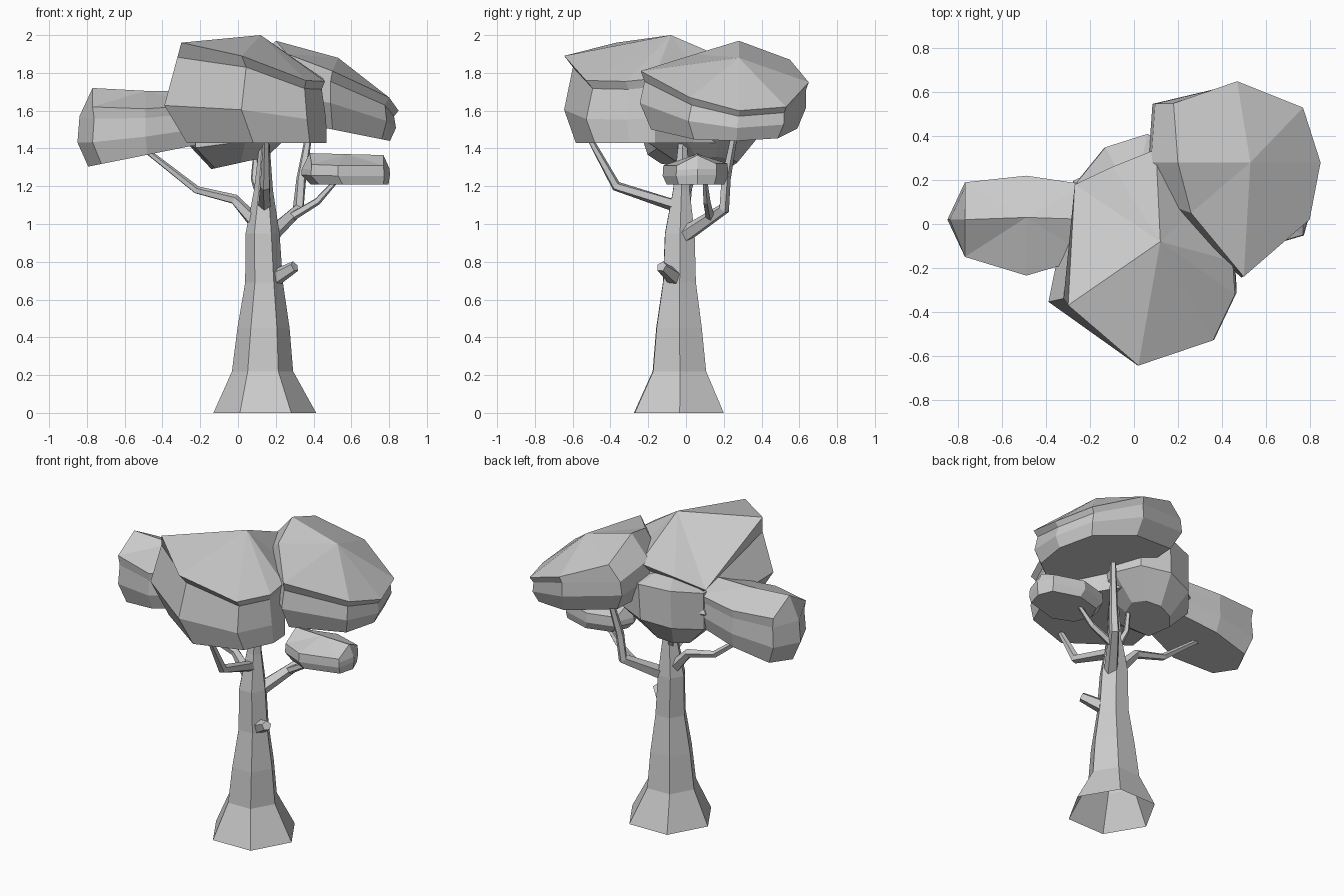
import bpy, bmesh, math
from mathutils import Vector


def finish(bm, name):
    bmesh.ops.recalc_face_normals(bm, faces=bm.faces)
    mesh = bpy.data.meshes.new(name)
    bm.to_mesh(mesh)
    bm.free()
    obj = bpy.data.objects.new(name, mesh)
    bpy.context.collection.objects.link(obj)
    return obj


def bridge(bm, a, b):
    n = len(a)
    for i in range(n):
        j = (i + 1) % n
        bm.faces.new((a[i], a[j], b[j], b[i]))


def limb(name, path, sides=5, turn=0.0, level=False):
    """Tapered faceted tube, open at the start, through (x, y, z, radius) points."""
    bm = bmesh.new()
    pts = [Vector(p[:3]) for p in path]
    rings = []
    for i, p in enumerate(path):
        t = (pts[min(i + 1, len(pts) - 1)] - pts[max(i - 1, 0)]).normalized()
        if level:
            t = Vector((0, 0, 1))
        # Frame that stays continuous along a leaning path
        ref = Vector((1, 0, 0)) if level else Vector((0.6, -0.8, 0.02))
        u = (ref - t * ref.dot(t)).normalized()
        v = t.cross(u)
        ring = []
        for k in range(sides):
            a = turn + 2 * math.pi * k / sides
            ring.append(bm.verts.new(pts[i] + (u * math.cos(a) + v * math.sin(a)) * p[3]))
        rings.append(ring)
    for a, b in zip(rings, rings[1:]):
        bridge(bm, a, b)
    bm.faces.new(rings[-1])
    return finish(bm, name)


def canopy(name, rim, apex, base, rings, slope=0.0, nose={}):
    """Leaf clump: fan top over a tilted rim, then rings (scale, blend to base, dx, dy).
    nose gives rim points that jut out or drop below the rim."""
    bm = bmesh.new()
    c = sum((Vector(p) for p in rim), Vector()) / len(rim)
    lower = [nose.get(i, p) for i, p in enumerate(rim)]
    loops = [[bm.verts.new(p) for p in rim]]
    for s, t, dx, dy in rings:
        loop = []
        for p in lower:
            x = c.x + (p[0] - c.x) * s + dx
            y = c.y + (p[1] - c.y) * s + dy
            low = base + slope * (x - c.x)
            loop.append(bm.verts.new((x, y, p[2] + (low - p[2]) * t)))
        loops.append(loop)
    top = bm.verts.new(apex)
    n = len(rim)
    for i in range(n):
        bm.faces.new((loops[0][i], loops[0][(i + 1) % n], top))
    for a, b in zip(loops, loops[1:]):
        bridge(bm, a, b)
    bm.faces.new(loops[-1])
    return finish(bm, name)


# Trunk with flared foot
limb("trunk", [(0.142, -0.038, 0, 0.272), (0.13, -0.035, 0.22, 0.162),
               (0.135, -0.037, 0.45, 0.138), (0.138, -0.035, 0.69, 0.1),
               (0.13, -0.033, 0.95, 0.09), (0.135, -0.025, 1.18, 0.05),
               (0.142, -0.015, 1.5, 0.02)], 6, math.radians(1), True)

# Branches
limb("left_branch", [(0.1, -0.02, 1.0, 0.04), (-0.02, 0.0, 1.13, 0.028),
                     (-0.22, 0.01, 1.18, 0.022), (-0.5, 0.02, 1.4, 0.015)])
limb("front_branch", [(0.14, -0.03, 1.09, 0.035), (0.145, -0.37, 1.2, 0.028),
                      (0.15, -0.52, 1.47, 0.016)])
limb("right_branch", [(0.17, -0.01, 0.94, 0.045), (0.32, 0.2, 1.08, 0.032),
                      (0.335, 0.21, 1.24, 0.027), (0.38, 0.26, 1.5, 0.018)])
limb("small_branch", [(0.27, 0.13, 1.03, 0.025), (0.42, 0.11, 1.12, 0.02),
                      (0.53, 0.1, 1.24, 0.012)])
limb("back_branch", [(0.12, -0.01, 1.14, 0.025), (0.085, 0.03, 1.24, 0.018),
                     (0.1, 0.08, 1.45, 0.013)])
limb("branch_stub", [(0.17, -0.04, 0.7, 0.05), (0.3, -0.13, 0.775, 0.03)])

# Leaf clumps
canopy("front_canopy",
       [(-0.3, -0.37, 1.96), (0.02, -0.645, 1.89), (0.36, -0.53, 1.76),
        (0.46, -0.32, 1.755), (0.45, -0.17, 1.77), (0.27, 0.06, 1.8),
        (0.1, 0.34, 1.82), (-0.1, 0.26, 1.75), (-0.27, 0.18, 1.68)],
       (0.12, -0.08, 2.0), 1.43,
       [(0.91, 0.13, 0.015, 0), (1.02, 0.62, 0, 0.01), (0.88, 1, 0.05, 0)],
       nose={0: (-0.38, -0.36, 1.95)})

canopy("right_canopy",
       [(0.47, 0.65, 1.75), (0.77, 0.53, 1.62), (0.85, 0.28, 1.6),
        (0.8, 0.02, 1.67), (0.5, -0.24, 1.81), (0.26, 0.05, 1.9),
        (0.2, 0.28, 1.97), (0.18, 0.55, 1.87)],
       (0.53, 0.28, 1.88), 1.5,
       [(0.96, 0.18, -0.01, 0), (0.99, 0.55, -0.01, -0.01), (0.87, 1, 0, -0.01)],
       slope=-0.2,
       nose={5: (0.15, 0.08, 1.86), 6: (0.07, 0.28, 1.88), 7: (0.09, 0.56, 1.82)})

canopy("left_canopy",
       [(-0.77, 0.02, 1.72), (-0.77, 0.19, 1.63), (-0.49, 0.22, 1.62),
        (-0.22, 0.18, 1.64), (-0.18, 0.02, 1.7), (-0.2, -0.15, 1.63),
        (-0.49, -0.235, 1.61), (-0.77, -0.15, 1.62)],
       (-0.49, 0.03, 1.705), 1.365,
       [(0.97, 0.2, 0, 0), (1.0, 0.6, 0, 0), (0.87, 1, 0.01, 0)],
       slope=0.2, nose={0: (-0.85, 0.02, 1.64)})

canopy("middle_canopy",
       [(-0.26, 0.19, 1.66), (-0.13, 0.35, 1.7), (0.06, 0.41, 1.72),
        (0.24, 0.34, 1.7), (0.32, 0.18, 1.66), (0.25, -0.02, 1.62),
        (0.05, -0.22, 1.6), (-0.22, -0.15, 1.6)],
       (0.0, 0.1, 1.78), 1.33,
       [(0.98, 0.6, -0.01, 0), (0.5, 1, -0.03, 0)], slope=0.22)

canopy("small_canopy",
       [(0.77, 0.06, 1.365), (0.76, 0.16, 1.32), (0.57, 0.22, 1.32),
        (0.39, 0.17, 1.32), (0.38, 0.06, 1.375), (0.39, -0.06, 1.315),
        (0.53, -0.12, 1.31), (0.77, -0.05, 1.31)],
       (0.57, 0.06, 1.37), 1.21,
       [(1.01, 0.25, 0, 0), (1.02, 0.55, 0, 0), (0.9, 1, 0.02, 0)],
       nose={0: (0.8, 0.06, 1.32), 4: (0.34, 0.06, 1.32)})
